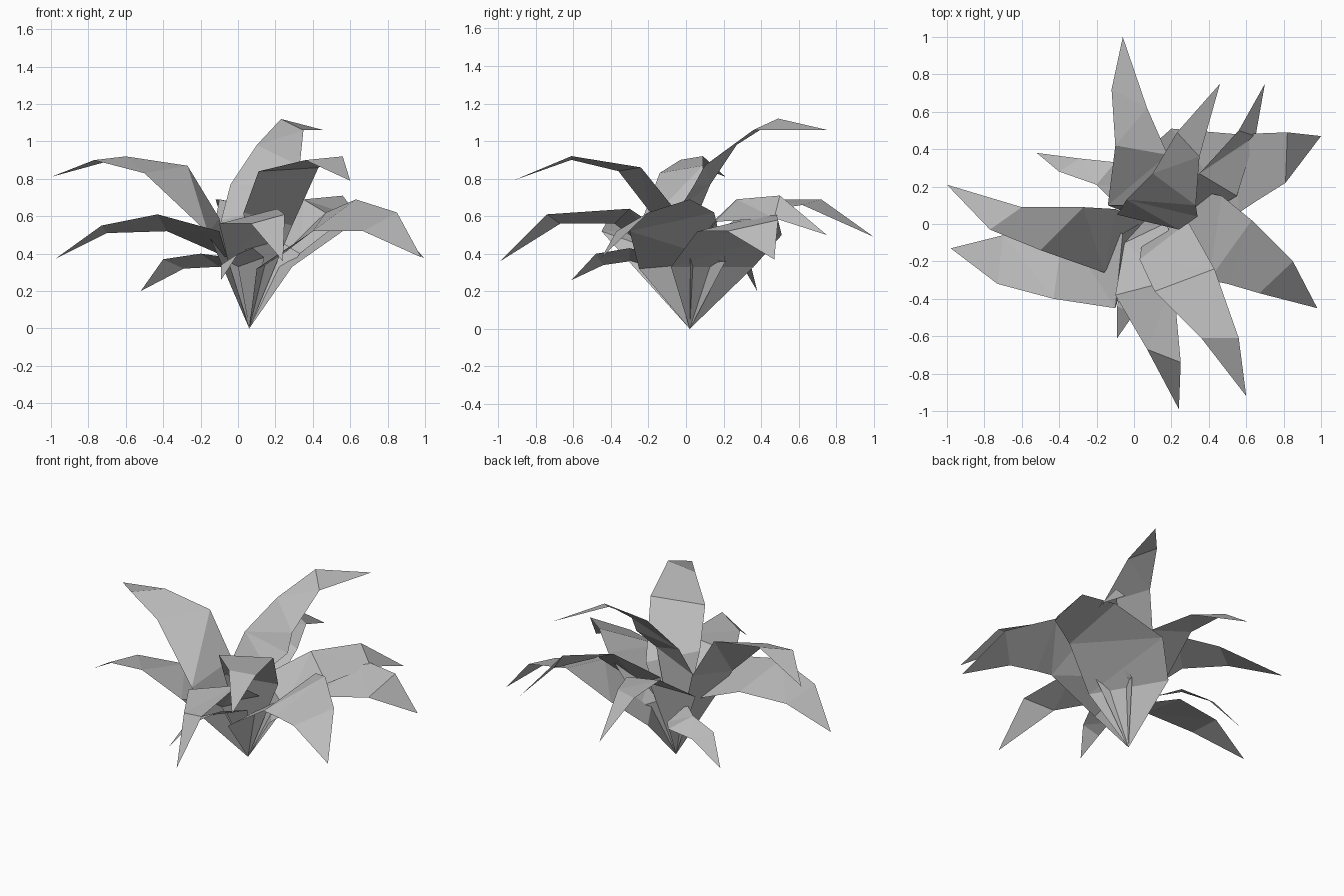
import bpy
import bmesh
from mathutils import Vector

cube = bpy.data.objects.get("Cube")
if cube:
    bpy.data.objects.remove(cube, do_unlink=True)

# One plain grey for the whole plant
grey = bpy.data.materials.new("leaf_grey")
grey.use_nodes = True
shade = (0.5, 0.5, 0.5, 1)
grey.diffuse_color = shade
grey.node_tree.nodes["Principled BSDF"].inputs["Base Color"].default_value = shade

# All leaves grow out of this single point
ROOT = Vector((.06, .02, 0))


def build_leaf(name, left_edge, right_edge, tip):
    """Flat-faced blade: a wedge from the root, a folded strip, then a pointed end.

    The edges are paths, left and right as seen looking outward along the leaf.
    """
    bm = bmesh.new()
    root_vert = bm.verts.new(ROOT)
    tip_vert = bm.verts.new(tip)
    left = [bm.verts.new(point) for point in left_edge]
    right = [bm.verts.new(point) for point in right_edge]

    # Wedge rising from the root
    bm.faces.new((root_vert, right[0], left[0]))

    # Strip between the two edges
    for row in range(len(left) - 1):
        bm.faces.new((left[row], right[row], right[row + 1], left[row + 1]))

    # Pointed end
    bm.faces.new((left[-1], right[-1], tip_vert))
    quads = [face for face in bm.faces if len(face.verts) == 4]
    bmesh.ops.triangulate(bm, faces=quads, quad_method="SHORT_EDGE")

    mesh = bpy.data.meshes.new(name)
    bm.to_mesh(mesh)
    bm.free()
    mesh.materials.append(grey)
    leaf = bpy.data.objects.new(name, mesh)
    bpy.context.collection.objects.link(leaf)
    return leaf


# Leaves reaching to the back
build_leaf("back_leaf",
           left_edge=[(-.14, .1, .47), (-.1, .42, .69), (-.12, .72, .69)],
           right_edge=[(.2, .1, .47), (.18, .37, .62), (.07, .62, .66)],
           tip=(-.06, 1, .49))

build_leaf("tall_back_leaf",
           left_edge=[(-.09, .05, .58), (-.04, .13, .77), (.1, .27, .98), (.23, .49, 1.12)],
           right_edge=[(.24, -.03, .65), (.34, .04, .76), (.33, .1, .87), (.35, .36, 1.06)],
           tip=(.46, .75, 1.06))

build_leaf("back_left_leaf",
           left_edge=[(.12, .1, .53), (.35, .27, .69), (.56, .5, .71)],
           right_edge=[(.33, .02, .4), (.55, .15, .57), (.65, .47, .59)],
           tip=(.7, .75, .5))

# Leaves reaching to the left side
build_leaf("left_rear_leaf",
           left_edge=[(.03, .36, .33), (.2, .51, .5), (.55, .48, .62), (.82, .49, .58)],
           right_edge=[(.29, -.08, .33), (.56, .06, .52), (.65, .12, .52), (.81, .22, .52)],
           tip=(1, .47, .37))

build_leaf("left_front_leaf",
           left_edge=[(.19, .21, .36), (.47, .15, .62), (.63, .02, .69), (.85, -.2, .62)],
           right_edge=[(.1, -.25, .32), (.4, -.3, .52), (.5, -.32, .52), (.67, -.37, .52)],
           tip=(.98, -.45, .38))

# Leaves reaching to the front
build_leaf("tall_front_leaf",
           left_edge=[(.29, .01, .55), (.43, -.24, .86), (.56, -.61, .92)],
           right_edge=[(.03, -.19, .62), (.11, -.36, .84), (.36, -.61, .9)],
           tip=(.6, -.92, .79))

build_leaf("front_leaf",
           left_edge=[(.18, .01, .43), (.21, -.3, .64), (.25, -.74, .61)],
           right_edge=[(-.05, -.1, .35), (-.1, -.38, .56), (.07, -.67, .56)],
           tip=(.24, -.99, .36))

build_leaf("small_front_leaf",
           left_edge=[(.14, -.1, .38), (.08, -.3, .43), (0, -.48, .4)],
           right_edge=[(0, -.12, .33), (-.06, -.3, .36), (-.09, -.44, .34)],
           tip=(-.09, -.61, .26))

# Leaves reaching to the right side
build_leaf("right_front_leaf",
           left_edge=[(-.1, -.45, .52), (-.43, -.4, .61), (-.73, -.32, .55)],
           right_edge=[(-.06, -.05, .38), (-.38, -.02, .52), (-.7, -.06, .51)],
           tip=(-.98, -.13, .37))

build_leaf("tall_right_leaf",
           left_edge=[(-.16, -.26, .51), (-.5, -.14, .83), (-.77, -.03, .9)],
           right_edge=[(-.1, .08, .59), (-.27, .09, .87), (-.6, .09, .92)],
           tip=(-1, .21, .81))

build_leaf("small_right_leaf",
           left_edge=[(-.05, .06, .38), (-.2, .21, .4), (-.4, .28, .37)],
           right_edge=[(0, .2, .3), (-.1, .33, .33), (-.29, .35, .32)],
           tip=(-.52, .38, .2))
